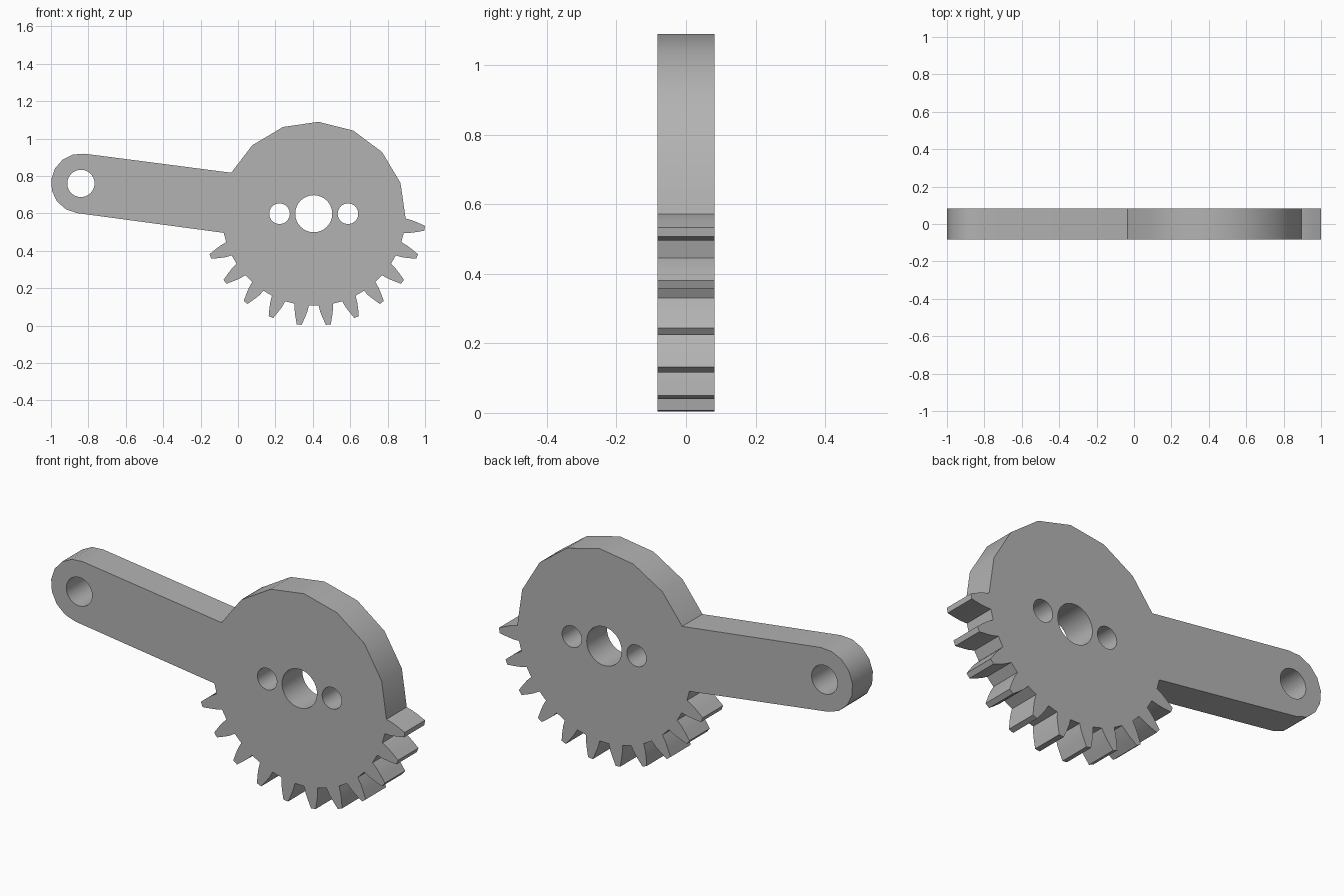
import bpy
import bmesh
from math import radians, sin, cos, pi
from mathutils import Vector

cube = bpy.data.objects.get("Cube")
if cube:
    bpy.data.objects.remove(cube, do_unlink=True)

HUB = Vector((0.405, 0.598))       # gear centre (x, z)
PIVOT = Vector((-0.84, 0.76))      # arm end centre (x, z)
RIM, ARM_END, HALF_DEPTH = 0.492, 0.16, 0.082
PITCH = 15                         # degrees per tooth


def polar(centre, radius, degrees):
    a = radians(degrees)
    return centre + Vector((cos(a), sin(a))) * radius


def tooth(degrees):
    """Outline of one tooth, walking anticlockwise around the hub."""
    axis = Vector((cos(radians(degrees)), sin(radians(degrees))))
    side = Vector((-axis.y, axis.x))
    half = [(0.4905, 0.0385), (0.525, 0.034), (0.556, 0.026), (0.598, 0.013)]
    right = [HUB + axis * r - side * w for r, w in half]
    left = [HUB + axis * r + side * w for r, w in reversed(half)]
    return right + left


def circle(centre, radius, sides=32):
    return [polar(centre, radius, 360 * i / sides) for i in range(sides)]


# Outer outline: toothed lower rim, plain faceted upper rim, rounded arm
outline = []
for i in range(11):
    outline += tooth(-157.5 + PITCH * i)
outline += [polar(HUB, RIM, 19.5 + 22.5 * i) for i in range(6)]
outline.append(Vector((-0.036, 0.817)))
outline += [polar(PIVOT, ARM_END, 82.5 + 22.5 * i) for i in range(9)]
outline.append(polar(HUB, RIM, -168))

# Bored holes: shaft, two fixing holes, arm pivot
holes = [circle(HUB, 0.099),
         circle(HUB - Vector((0.183, 0)), 0.055),
         circle(HUB + Vector((0.183, 0)), 0.055),
         circle(PIVOT, 0.073)]

# Fill the profile and extrude it through the depth
bm = bmesh.new()
edges = []
for loop in [outline] + holes:
    verts = [bm.verts.new((p.x, -HALF_DEPTH, p.y)) for p in loop]
    edges += [bm.edges.new((v, verts[i - 1])) for i, v in enumerate(verts)]
bmesh.ops.triangle_fill(bm, edges=edges, use_beauty=True, normal=(0, -1, 0))
result = bmesh.ops.extrude_face_region(bm, geom=bm.faces[:], use_keep_orig=True)
moved = [g for g in result["geom"] if isinstance(g, bmesh.types.BMVert)]
bmesh.ops.translate(bm, verts=moved, vec=(0, 2 * HALF_DEPTH, 0))
bmesh.ops.recalc_face_normals(bm, faces=bm.faces[:])
mesh = bpy.data.meshes.new("sector_gear_arm")
bm.to_mesh(mesh)
bm.free()
gear = bpy.data.objects.new("sector_gear_arm", mesh)
bpy.context.collection.objects.link(gear)

# Plain grey finish
grey = bpy.data.materials.new("plain_grey")
grey.use_nodes = True
colour = (0.45, 0.45, 0.45, 1)
grey.diffuse_color = colour
grey.node_tree.nodes["Principled BSDF"].inputs["Base Color"].default_value = colour
mesh.materials.append(grey)

bpy.ops.object.select_all(action="DESELECT")
gear.select_set(True)
bpy.context.view_layer.objects.active = gear
bpy.ops.object.shade_smooth_by_angle(angle=radians(30))
